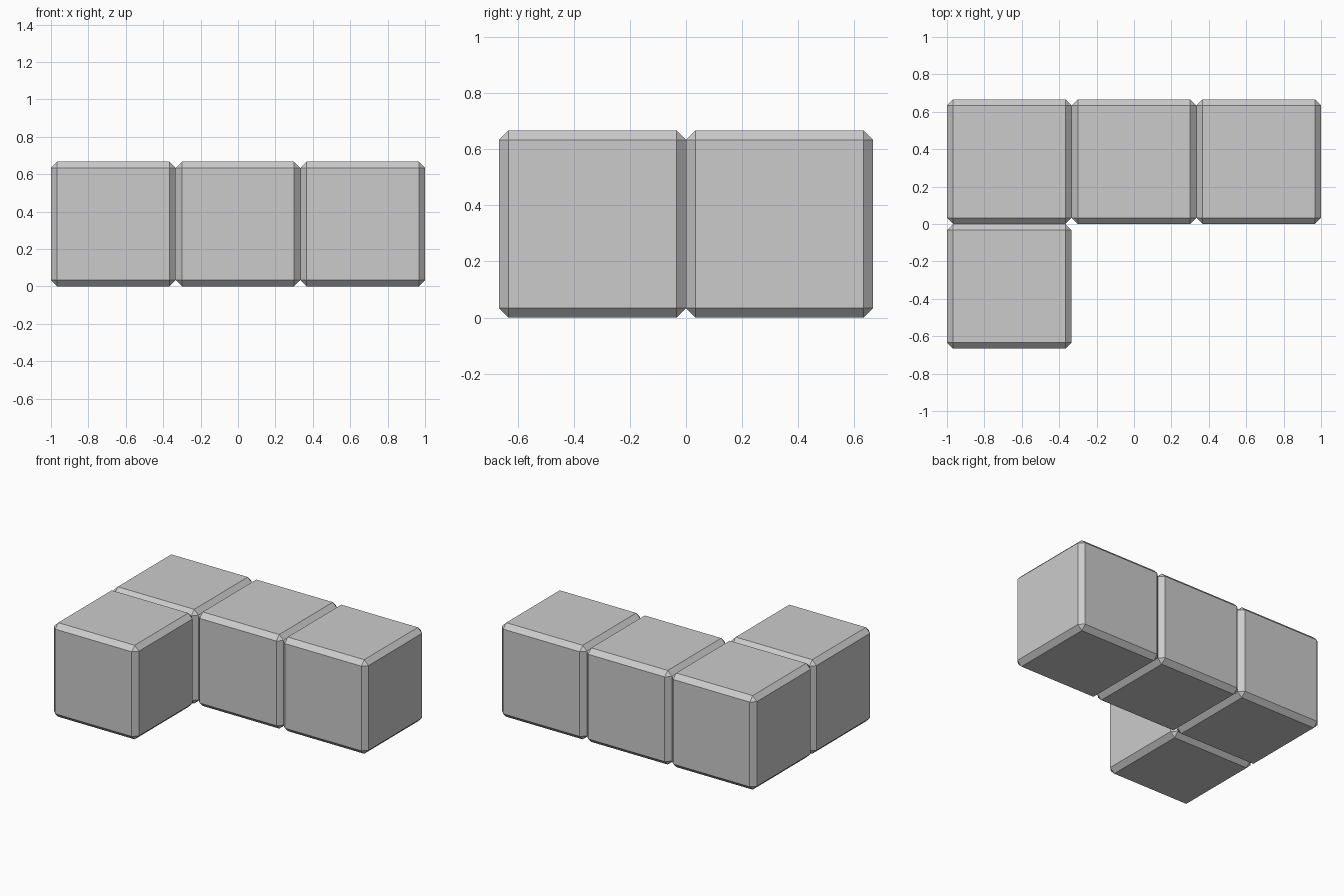
import bpy
import bmesh
from mathutils import Matrix

if "Cube" in bpy.data.objects:
    bpy.data.objects.remove(bpy.data.objects["Cube"])

SIDE = 2 / 3
CHAMFER = 0.0333


def chamfered_cube(name, x, y):
    """Cube with flat single-segment chamfers, resting on z = 0."""
    bm = bmesh.new()
    bmesh.ops.create_cube(bm, size=SIDE)
    bmesh.ops.bevel(bm, geom=bm.edges[:], offset=CHAMFER, offset_type='OFFSET',
                    segments=1, affect='EDGES', clamp_overlap=True)
    bmesh.ops.transform(bm, verts=bm.verts[:],
                        matrix=Matrix.Translation((0, 0, SIDE / 2)))
    mesh = bpy.data.meshes.new(name)
    bm.to_mesh(mesh)
    bm.free()
    obj = bpy.data.objects.new(name, mesh)
    obj.location = (x, y, 0)
    bpy.context.collection.objects.link(obj)
    return obj


# Back row of three blocks
for i, label in enumerate(("left", "middle", "right")):
    chamfered_cube(f"back_{label}_block", (i - 1) * SIDE, SIDE / 2)

# Single block in front of the left end
chamfered_cube("front_left_block", -SIDE, -SIDE / 2)
